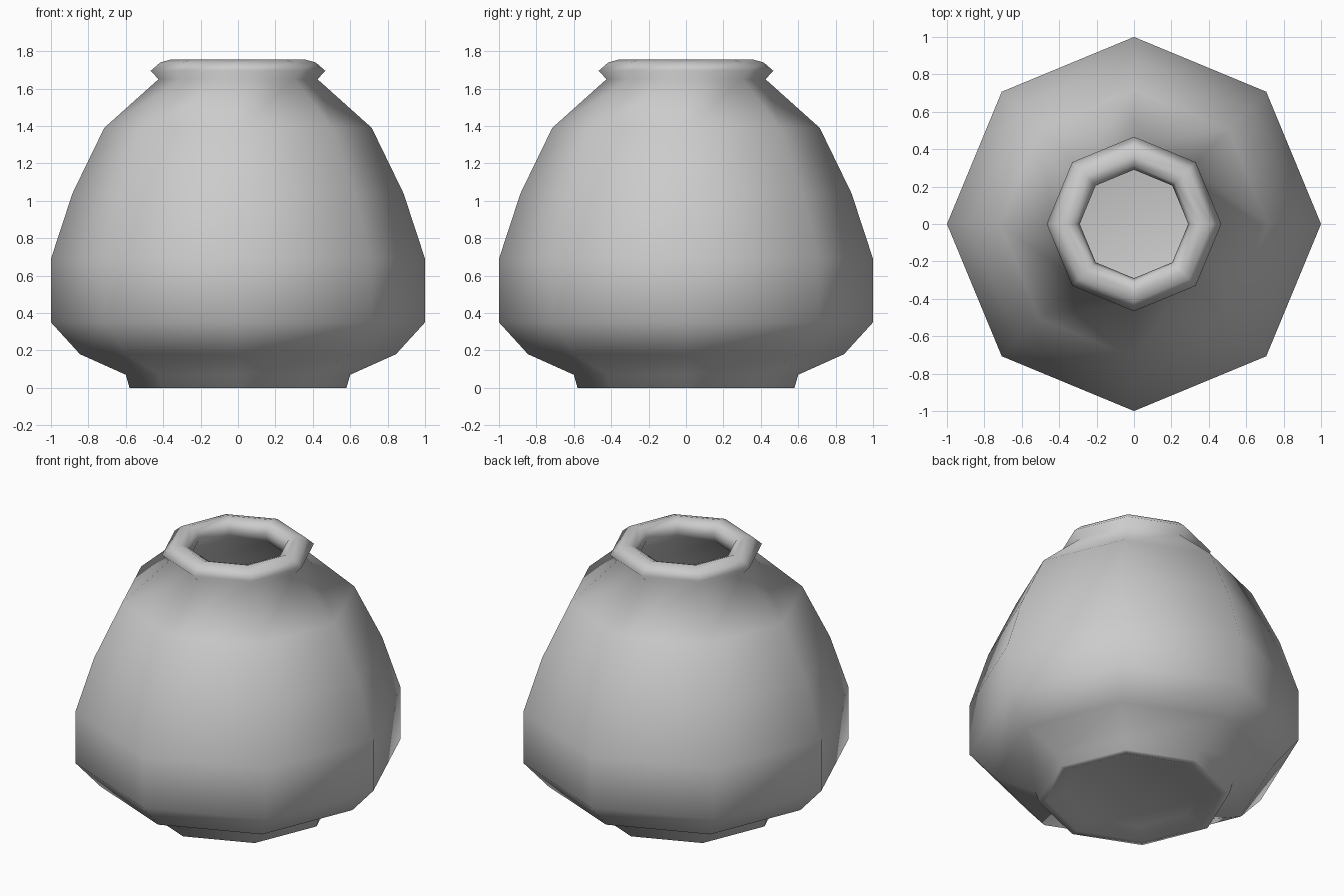
import bpy, bmesh, math

if "Cube" in bpy.data.objects:
    bpy.data.objects.remove(bpy.data.objects["Cube"])

SIDES = 8

# Profile (radius, height): under-foot, outer body, rim, then down the inside
profile = [
    (0.42, 0.04), (0.53, 0.0), (0.58, 0.0), (0.60, 0.07), (0.845, 0.18),
    (1.0, 0.35), (1.0, 0.69), (0.885, 1.04), (0.715, 1.39), (0.425, 1.65),
    (0.467, 1.695), (0.415, 1.74), (0.36, 1.755), (0.31, 1.735), (0.29, 1.68),
    (0.32, 1.62), (0.62, 1.36), (0.79, 1.02), (0.90, 0.68), (0.90, 0.39),
    (0.77, 0.25), (0.50, 0.13),
]


def lathe(name, points):
    bm = bmesh.new()
    rings = [[bm.verts.new((r * math.cos(2 * math.pi * i / SIDES),
                            r * math.sin(2 * math.pi * i / SIDES), z))
              for i in range(SIDES)] for r, z in points]
    for a, b in zip(rings, rings[1:]):
        for i in range(SIDES):
            j = (i + 1) % SIDES
            bm.faces.new((a[i], a[j], b[j], b[i]))
    # underside and inner floor
    bm.faces.new(rings[0][::-1])
    bm.faces.new(rings[-1])
    bmesh.ops.recalc_face_normals(bm, faces=bm.faces)
    for f in bm.faces:
        f.smooth = True
    mesh = bpy.data.meshes.new(name)
    bm.to_mesh(mesh)
    bm.free()
    obj = bpy.data.objects.new(name, mesh)
    bpy.context.collection.objects.link(obj)
    return obj


# Pot
lathe("pot", profile)
